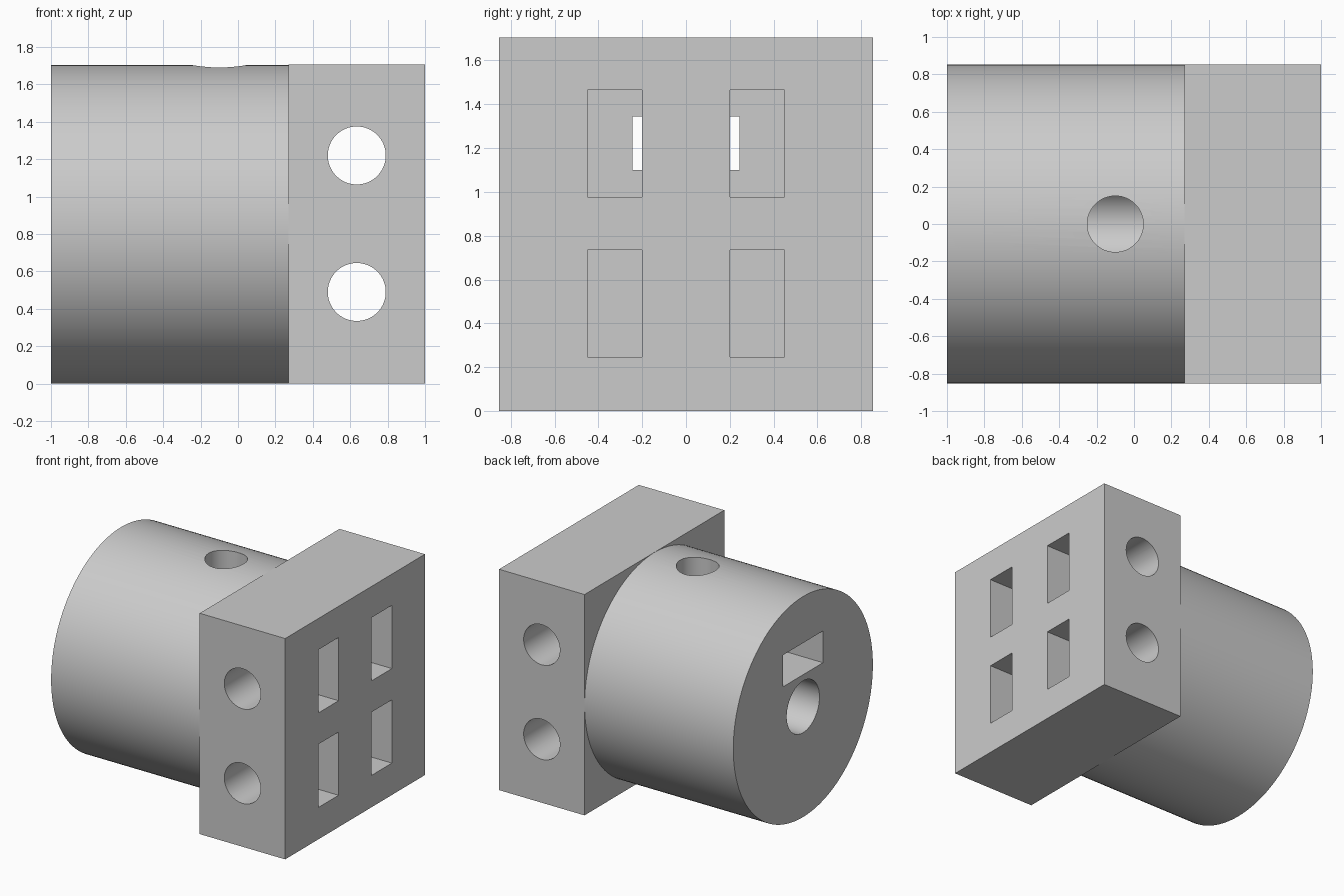
import bpy
import math

if "Cube" in bpy.data.objects:
    bpy.data.objects.remove(bpy.data.objects["Cube"], do_unlink=True)

HALF = 0.8525      # half the block's width and height
MID = HALF         # height of the main axis
JOINT = 0.27       # where the hub meets the block
PIN_HEIGHTS = (0.49, 1.22)

grey = bpy.data.materials.new("plain grey")
grey.use_nodes = True
grey.diffuse_color = (0.6, 0.6, 0.6, 1)
grey.node_tree.nodes["Principled BSDF"].inputs["Base Color"].default_value = (0.6, 0.6, 0.6, 1)


def box(name, x, y, z):
    """Box spanning the given (low, high) ranges."""
    spans = (x, y, z)
    bpy.ops.mesh.primitive_cube_add(size=1, location=[(a + b) / 2 for a, b in spans])
    ob = bpy.context.object
    ob.name = name
    ob.scale = [b - a for a, b in spans]
    bpy.ops.object.transform_apply(location=True, rotation=True, scale=True)
    return ob


def rod(name, radius, axis, span, centre, sides=64):
    """Cylinder along an axis (0, 1 or 2) over a range."""
    loc = list(centre)
    loc[axis] = sum(span) / 2
    turn = [(0, math.pi / 2, 0), (math.pi / 2, 0, 0), (0, 0, 0)][axis]
    bpy.ops.mesh.primitive_cylinder_add(vertices=sides, radius=radius,
                                        depth=span[1] - span[0], location=loc, rotation=turn)
    ob = bpy.context.object
    ob.name = name
    bpy.ops.object.transform_apply(location=True, rotation=True, scale=True)
    return ob


def combine(target, other, operation):
    """Apply a boolean and remove the helper."""
    bpy.context.view_layer.objects.active = target
    mod = target.modifiers.new(operation, 'BOOLEAN')
    mod.operation = operation
    mod.solver = 'EXACT'
    mod.object = other
    bpy.ops.object.modifier_apply(modifier=mod.name)
    bpy.data.objects.remove(other, do_unlink=True)


# Mounting block with a round hub
body = box("coupler_body", (JOINT, 1), (-HALF, HALF), (0, 2 * HALF))
hub = rod("hub", HALF - 0.001, 0, (-1, JOINT + 0.03), (0, 0, MID), 128)
combine(body, hub, 'UNION')

# Shaft bore, set screw hole and nut pocket
cutters = [
    rod("shaft_bore", 0.2, 0, (-1.1, JOINT), (0, 0, MID)),
    rod("screw_hole", 0.15, 2, (MID, 1.9), (-0.1, 0, 0)),
    box("nut_pocket", (-1.1, JOINT + 0.02), (-0.243, 0.243), (1.1, 1.345)),
]
# Cross pin holes and the slots they pass through
for z in PIN_HEIGHTS:
    cutters.append(rod("pin_hole", 0.155, 1, (-1, 1), (0.635, 0, z)))
    for y in (-0.325, 0.325):
        cutters.append(box("slot", (JOINT, 1.1), (y - 0.124, y + 0.124), (z - 0.244, z + 0.244)))
for cutter in cutters:
    combine(body, cutter, 'DIFFERENCE')

body.data.materials.clear()
body.data.materials.append(grey)
for face in body.data.polygons:
    face.material_index = 0
bpy.ops.object.select_all(action='DESELECT')
body.select_set(True)
bpy.context.view_layer.objects.active = body
bpy.ops.object.shade_smooth_by_angle(angle=math.radians(30))
